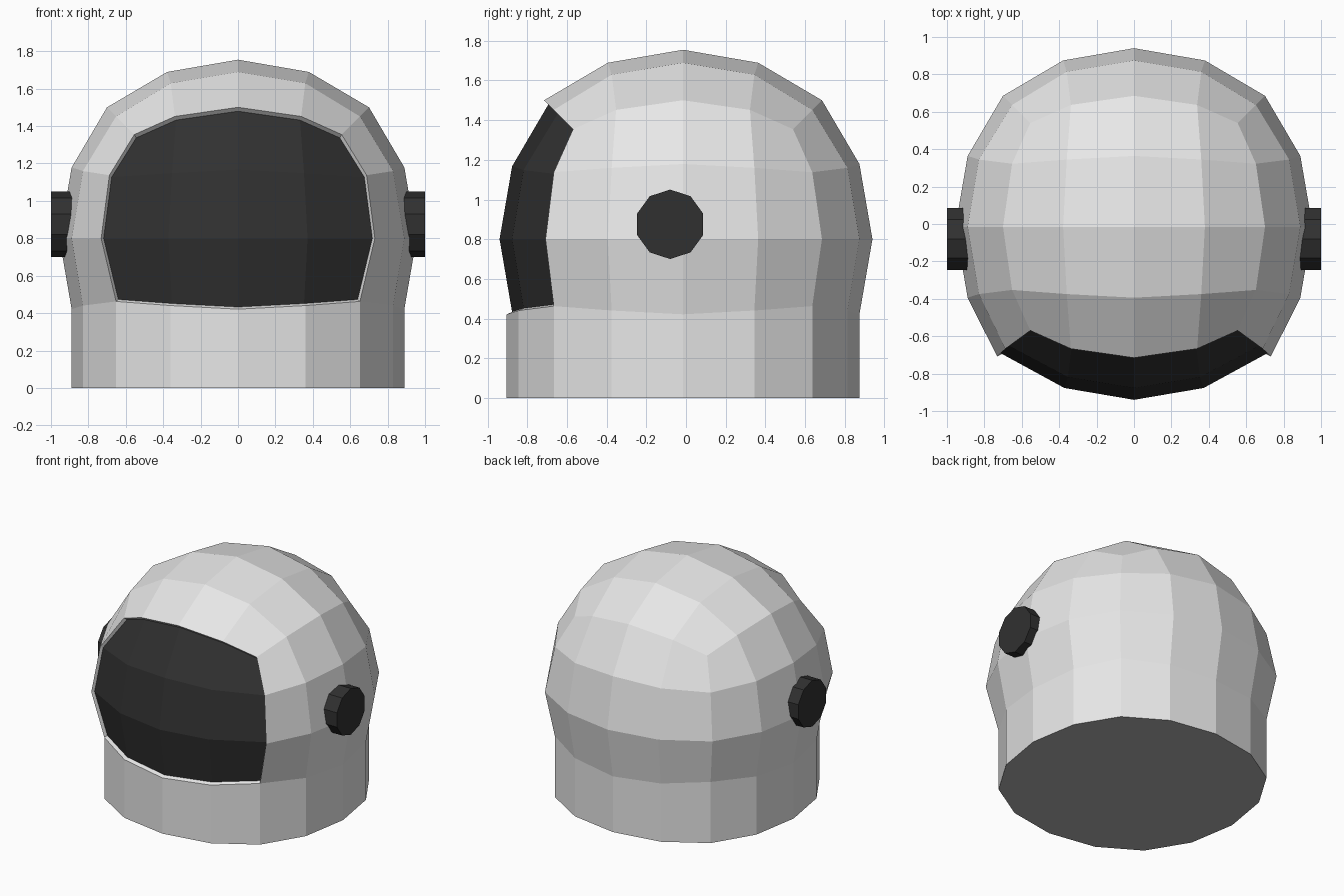
import bpy, bmesh, math
from mathutils import Vector

if "Cube" in bpy.data.objects:
    bpy.data.objects.remove(bpy.data.objects["Cube"])

CENTRE = Vector((0, -0.015, 0.8))   # centre of the dome
HALF_CAGE = 0.955 / 0.8395          # cube cage that subdivides to radius 0.955


def material(name, value):
    m = bpy.data.materials.new(name)
    m.diffuse_color = (value, value, value, 1)
    m.use_nodes = True
    m.node_tree.nodes["Principled BSDF"].inputs["Base Color"].default_value = m.diffuse_color
    return m


def add_object(name, bm, *mats):
    mesh = bpy.data.meshes.new(name)
    bm.to_mesh(mesh)
    bm.free()
    for m in mats:
        mesh.materials.append(m)
    ob = bpy.data.objects.new(name, mesh)
    bpy.context.collection.objects.link(ob)
    return ob


white = material("shell white", 0.8)
dark = material("dark grey", 0.03)
grey = material("underside grey", 0.43)

# Rounded dome: a cube smoothed twice into an evenly gridded ball
bm = bmesh.new()
bmesh.ops.create_cube(bm, size=2 * HALF_CAGE)
helmet = add_object("helmet_shell", bm, white, dark, grey)
sub = helmet.modifiers.new("round", 'SUBSURF')
sub.levels = 2
bm = bmesh.new()
bm.from_object(helmet, bpy.context.evaluated_depsgraph_get())
helmet.modifiers.clear()

# Soften the upper corners, round the edges, widen the sides of the face opening
for v in bm.verts:
    x, y, z = v.co
    small, mid, big = sorted(abs(c) for c in v.co)
    if len(v.link_edges) == 3 and z > 0:
        v.co *= 0.975
    elif y < 0 and abs(abs(x) + y) < 0.01 and -0.2 < z < 0.5:
        v.co.x *= 1.055
    elif small < 0.01 and big - mid < 0.01:
        v.co *= 1.01

# Straight neck: drop the bottom of the ball, pull its rim down and cap it
low = [f for f in bm.faces if f.calc_center_median().z < -0.4]
bmesh.ops.delete(bm, geom=low, context='FACES')
rim = [e for e in bm.edges if e.is_boundary]
ext = bmesh.ops.extrude_edge_only(bm, edges=rim)["geom"]
for v in ext:
    if isinstance(v, bmesh.types.BMVert):
        v.co.z = -CENTRE.z
bmesh.ops.holes_fill(bm, edges=[e for e in bm.edges if e.is_boundary], sides=0)

# Visor: the front panel of the ball, sunk slightly into the shell
visor = []
for f in bm.faces:
    c = f.calc_center_median()
    if -c.y > abs(c.x) and -c.y > abs(c.z) and c.z > -0.4:
        visor.append(f)
bmesh.ops.inset_region(bm, faces=visor, thickness=0, depth=0)
for v in {v for f in visor for v in f.verts}:
    n = v.co.normalized()
    v.co -= Vector((n.x * 0.6, n.y, n.z)) * 0.03
for f in bm.faces:
    f.material_index = 2 if f.calc_center_median().z < -CENTRE.z + 0.01 else 0
    f.smooth = False
for f in visor:
    f.material_index = 1
bmesh.ops.recalc_face_normals(bm, faces=bm.faces)
bmesh.ops.translate(bm, verts=bm.verts, vec=CENTRE)
bm.to_mesh(helmet.data)
bm.free()

# Ten-sided ear knobs on both sides
for side, name in ((1, "right_knob"), (-1, "left_knob")):
    bm = bmesh.new()
    ring = []
    for i in range(10):
        a = math.pi / 2 + i * math.tau / 10
        ring.append(bm.verts.new((side * 0.85, -0.08 + 0.175 * math.cos(a),
                                  0.875 + 0.175 * math.sin(a))))
    cap = bm.faces.new(ring)
    out = bmesh.ops.extrude_face_region(bm, geom=[cap], use_keep_orig=True)["geom"]
    for v in out:
        if isinstance(v, bmesh.types.BMVert):
            v.co.x = side * 1.0
    bmesh.ops.recalc_face_normals(bm, faces=bm.faces)
    add_object(name, bm, dark)
